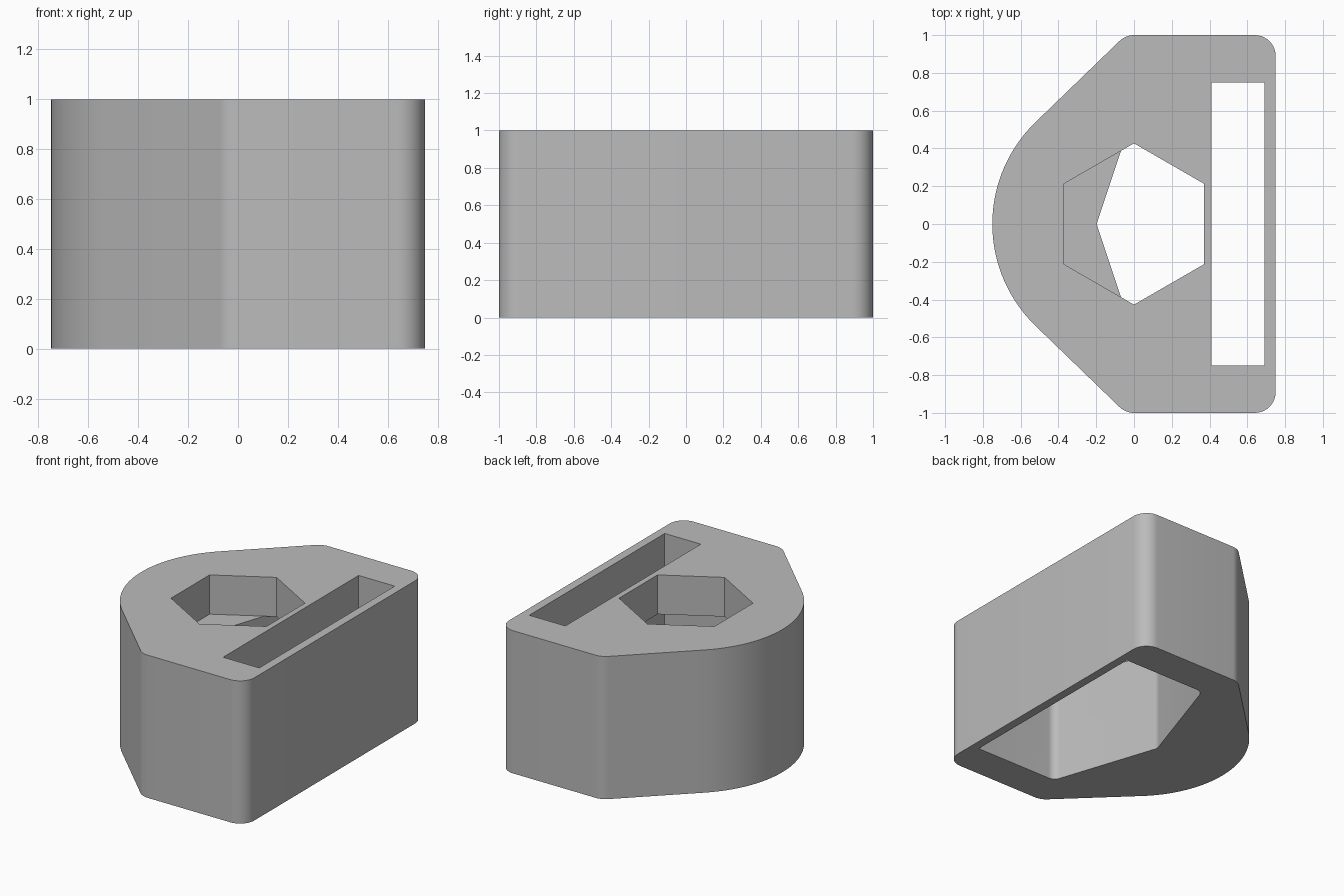
import bpy, bmesh
from math import sin, cos, pi, acos, atan2, hypot

cube = bpy.data.objects.get("Cube")
if cube:
    bpy.data.objects.remove(cube)

grey = bpy.data.materials.new("plain_grey")
grey.use_nodes = True
colour = (0.5, 0.5, 0.5, 1)
grey.diffuse_color = colour
grey.node_tree.nodes["Principled BSDF"].inputs["Base Color"].default_value = colour


def arc(cx, cy, r, start, end, steps):
    return [(cx + r * cos(start + (end - start) * i / steps),
             cy + r * sin(start + (end - start) * i / steps)) for i in range(steps + 1)]


def wrapped_outline(nose, shoulder, end_arc, steps):
    """Belt line around a nose circle and two mirrored shoulder circles."""
    (nx, nr), (sx, sy, sr) = nose, shoulder
    # Direction of the common tangent's normal
    normal = atan2(sy, sx - nx) + acos((nr - sr) / hypot(sx - nx, sy))
    half = end_arc + arc(sx, sy, sr, pi / 2, normal, 8)
    half += arc(nx, 0, nr, normal, pi, steps)
    return half + [(x, -y) for x, y in reversed(half[:-1])]


def prism(name, outline, bottom, top):
    bm = bmesh.new()
    face = bm.faces.new([bm.verts.new((x, y, bottom)) for x, y in outline])
    solid = bmesh.ops.extrude_face_region(bm, geom=[face])["geom"]
    bmesh.ops.translate(bm, vec=(0, 0, top - bottom),
                        verts=[v for v in solid if isinstance(v, bmesh.types.BMVert)])
    bmesh.ops.recalc_face_normals(bm, faces=bm.faces)
    mesh = bpy.data.meshes.new(name)
    bm.to_mesh(mesh)
    bm.free()
    mesh.materials.append(grey)
    obj = bpy.data.objects.new(name, mesh)
    bpy.context.collection.objects.link(obj)
    return obj


# Block with a round nose and rounded corners
body = prism("block_body", wrapped_outline(
    (0, 0.75), (0, 0.89, 0.11), arc(0.64, 0.89, 0.11, 0, pi / 2, 10), 20), 0, 1)

# Tapered pocket underneath, slot and hexagonal hole from the top
ceiling = 0.725
pocket = prism("pocket_cutter", wrapped_outline(
    (-0.135, 0.06), (0.095, 0.69, 0.06), [(0.69, 0.75)], 6), -0.2, ceiling)
slot = prism("slot_cutter", [(0.41, -0.75), (0.69, -0.75), (0.69, 0.75), (0.41, 0.75)],
             ceiling, 1.2)
hexagon = prism("hexagon_cutter", arc(0, 0, 0.427, pi / 2, pi / 2 + 5 * pi / 3, 5),
                ceiling, 1.2)

bpy.ops.object.select_all(action="DESELECT")
body.select_set(True)
bpy.context.view_layer.objects.active = body
for cutter in (pocket, slot, hexagon):
    cutter.hide_render = True
    cut = body.modifiers.new(cutter.name, "BOOLEAN")
    cut.operation = "DIFFERENCE"
    cut.solver = "EXACT"
    cut.object = cutter
    bpy.ops.object.modifier_apply(modifier=cut.name)
    bpy.data.objects.remove(cutter)

# Soft rounded walls, crisp rims
bpy.ops.object.shade_smooth_by_angle(angle=pi / 6)
